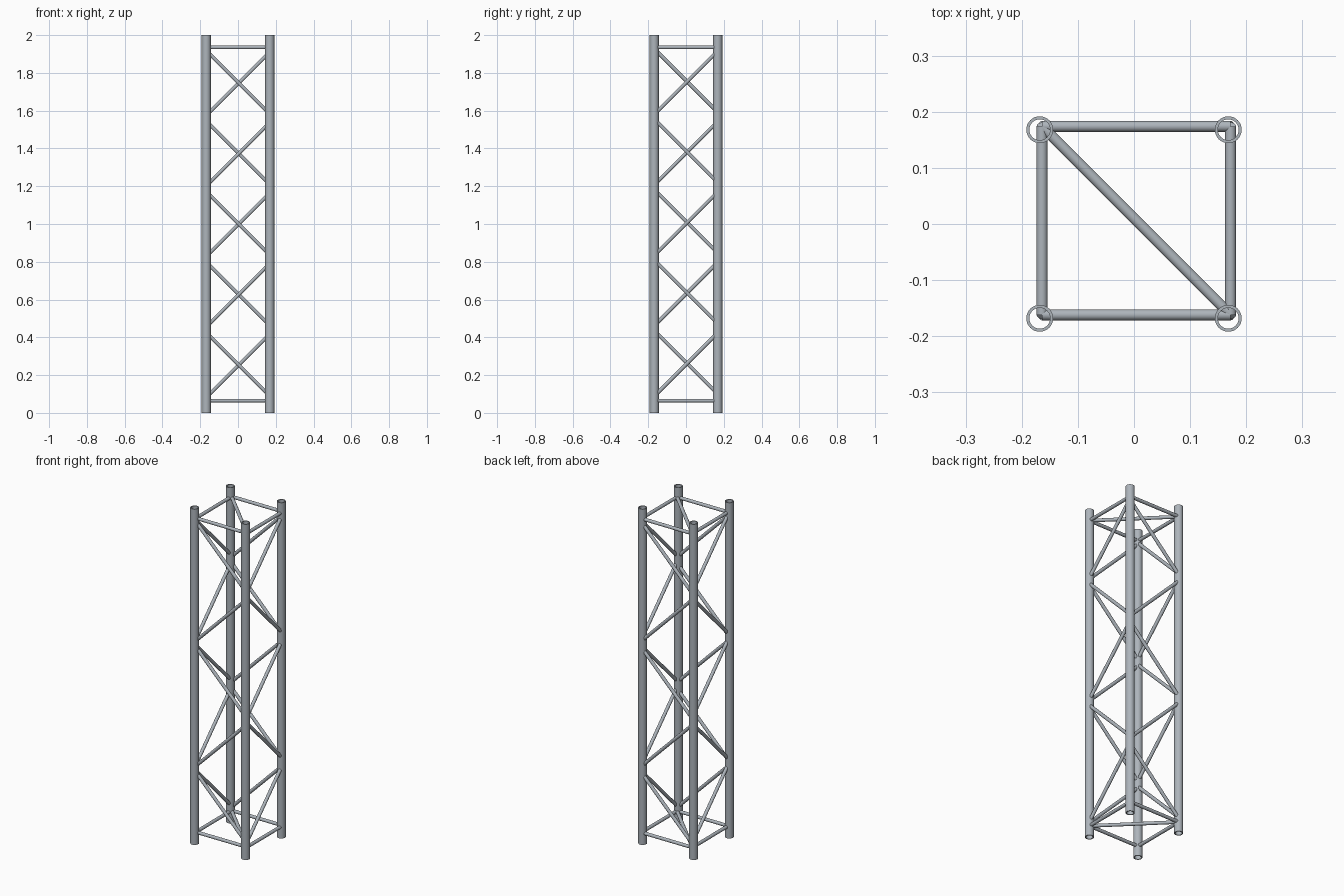
import bpy
import bmesh
import math
from mathutils import Vector

HALF = 0.168      # corner pipe axis distance from the centre
SHIFT = 0.006     # small sideways offset of the bracing frame
BAR_R = 0.0097
PIPE_R, BORE_R = 0.024, 0.0185
HEIGHT = 2.0

cube = bpy.data.objects.get("Cube")
if cube:
    bpy.data.objects.remove(cube, do_unlink=True)

metal = bpy.data.materials.new("grey_aluminium")
metal.use_nodes = True
colour = (0.42, 0.46, 0.50, 1.0)
metal.diffuse_color = colour
metal.node_tree.nodes["Principled BSDF"].inputs["Base Color"].default_value = colour


def finish(name, bm):
    mesh = bpy.data.meshes.new(name)
    bmesh.ops.recalc_face_normals(bm, faces=bm.faces)
    bm.to_mesh(mesh)
    bm.free()
    mesh.materials.append(metal)
    obj = bpy.data.objects.new(name, mesh)
    bpy.context.collection.objects.link(obj)
    bpy.ops.object.select_all(action="DESELECT")
    obj.select_set(True)
    bpy.context.view_layer.objects.active = obj
    bpy.ops.object.shade_smooth_by_angle(angle=math.radians(40))
    return obj


def bar(name, start, end):
    """Solid round bar between two points."""
    start, end = Vector(start), Vector(end)
    axis = end - start
    bm = bmesh.new()
    bmesh.ops.create_cone(bm, cap_ends=True, segments=20, radius1=BAR_R,
                          radius2=BAR_R, depth=axis.length)
    turn = axis.to_track_quat("Z", "Y").to_matrix().to_4x4()
    bmesh.ops.transform(bm, matrix=turn, verts=bm.verts)
    bmesh.ops.translate(bm, vec=(start + end) / 2, verts=bm.verts)
    return finish(name, bm)


def pipe(name, x, y):
    """Open hollow pipe, spun from its wall section."""
    bm = bmesh.new()
    section = [(PIPE_R, 0), (PIPE_R, HEIGHT), (BORE_R, HEIGHT), (BORE_R, 0)]
    verts = [bm.verts.new((r, 0, z)) for r, z in section]
    edges = [bm.edges.new((verts[i], verts[i - 1])) for i in range(4)]
    bmesh.ops.spin(bm, geom=verts + edges, cent=(0, 0, 0), axis=(0, 0, 1),
                   angle=math.tau, steps=32, use_merge=True)
    bmesh.ops.remove_doubles(bm, verts=bm.verts, dist=0.0001)
    bmesh.ops.translate(bm, vec=(x, y, 0), verts=bm.verts)
    return finish(name, bm)


# Corner pipes
corners = {"front_right": (-1, -1), "front_left": (1, -1),
           "back_left": (1, 1), "back_right": (-1, 1)}
for label, (sx, sy) in corners.items():
    pipe(label + "_pipe", sx * HALF, sy * HALF)


def node(corner, z):
    sx, sy = corners[corner]
    return (sx * HALF + SHIFT * 0.7, sy * HALF + SHIFT, z)


# Faces of the tower: even zigzag bars rise from the first corner to the second
sides = {"front": ("front_left", "front_right"),
         "left": ("front_left", "back_left"),
         "back": ("back_right", "back_left"),
         "right": ("back_right", "front_right")}
PITCH = 0.373
for side, (low, high) in sides.items():
    lift = 0.008 if side in ("left", "right") else 0.0
    for k in range(5):
        mid = HEIGHT / 2 + (k - 2) * PITCH + lift
        a, b = (low, high) if k % 2 == 0 else (high, low)
        bar(f"{side}_brace_{k + 1}", node(a, mid - HALF), node(b, mid + HALF))

# Horizontal end frames, each with one cross diagonal
for level, z in (("bottom", 0.065), ("top", HEIGHT - 0.065)):
    for side, (a, b) in sides.items():
        bar(f"{level}_{side}_rail", node(a, z), node(b, z))
    bar(f"{level}_diagonal", node("back_right", z), node("front_left", z))
